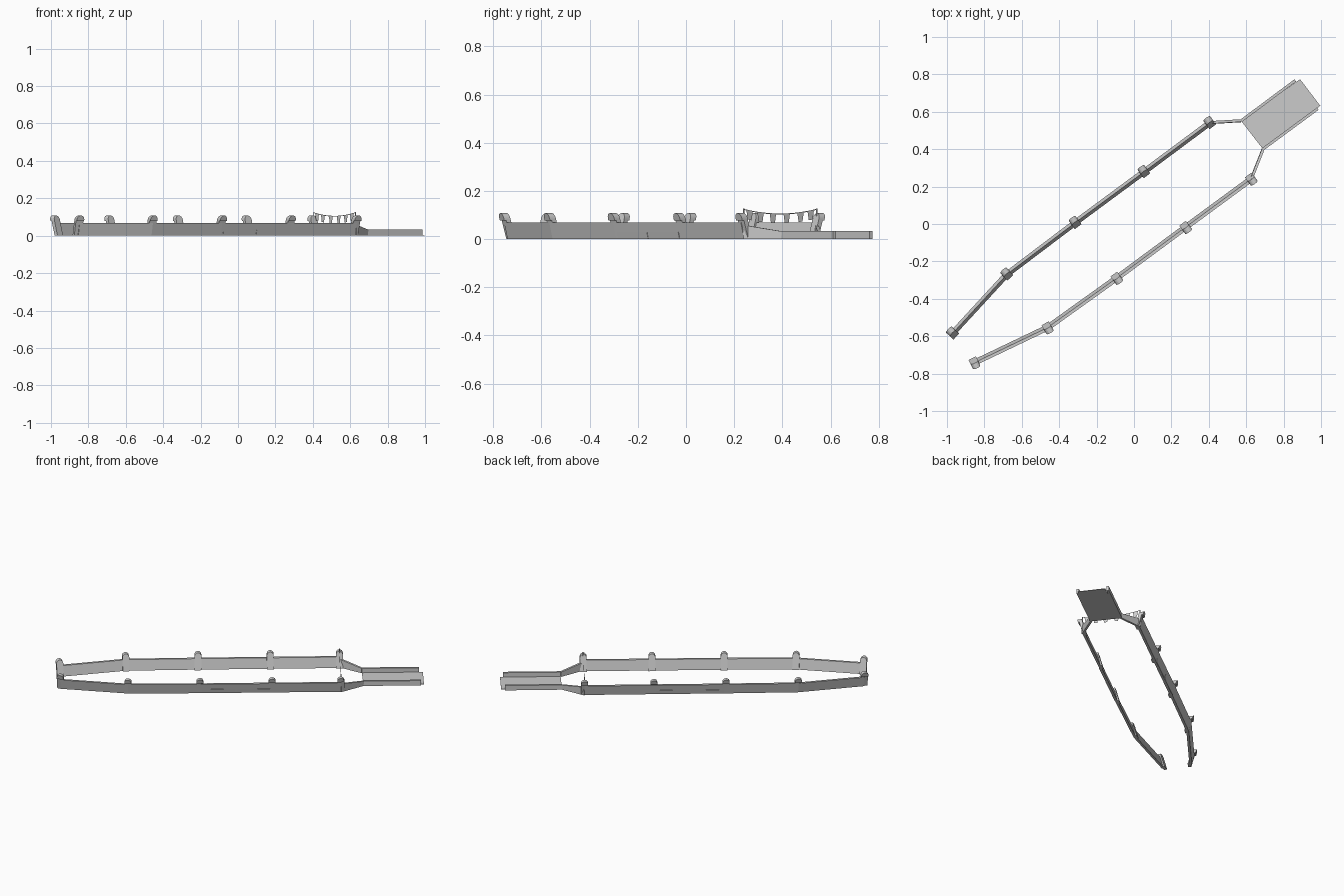
import bpy, math
from mathutils import Vector

if "Cube" in bpy.data.objects:
    bpy.data.objects.remove(bpy.data.objects["Cube"])

# Plan points of the two walls, from the open end to the gate
LEFT = [(-.97, -.583), (-.68, -.268), (-.315, .008), (.053, .28), (.405, .542)]
RIGHT = [(-.853, -.742), (-.462, -.555), (-.092, -.29), (.276, -.018), (.627, .24)]
DECK_L, DECK_R = (.572, .552), (.69, .40)
END_L, END_R = (.862, .768), (.983, .616)


def mesh(name, verts, faces):
    me = bpy.data.meshes.new(name)
    me.from_pydata([tuple(v) for v in verts], [], faces)
    me.update()
    ob = bpy.data.objects.new(name, me)
    bpy.context.collection.objects.link(ob)
    import bmesh
    bm = bmesh.new()
    bm.from_mesh(me)
    bmesh.ops.recalc_face_normals(bm, faces=bm.faces)
    bm.to_mesh(me)
    bm.free()
    return ob


def frame(pts, i, side):
    """Tangent and outward direction at point i (side +1 = left wall)."""
    p = [Vector(q) for q in pts]
    ds = []
    if i > 0:
        ds.append((p[i] - p[i - 1]).normalized())
    if i < len(p) - 1:
        ds.append((p[i + 1] - p[i]).normalized())
    t = sum(ds, Vector((0, 0))).normalized()
    return t, Vector((-t.y, t.x)) * side


def ribbon(name, pts, side, base, top, heights, z0=0):
    """Sweep a leaning four-sided section along a plan path."""
    verts, faces = [], []
    for i, q in enumerate(pts):
        n = frame(pts, i, side)[1]
        for off, z in ((base[0], z0), (base[1], z0), (top[1], heights[i]), (top[0], heights[i])):
            p = Vector(q) + n * off
            verts.append((p.x, p.y, z))
        if i:
            a, b = 4 * i - 4, 4 * i
            faces += [(a + k, a + (k + 1) % 4, b + (k + 1) % 4, b + k) for k in range(4)]
    e = len(verts) - 4
    faces += [(0, 1, 2, 3), (e + 3, e + 2, e + 1, e)]
    return mesh(name, verts, faces)


def prism(name, q, t, n, profile, v0, v1):
    """Extrude an upright (along wall, z) profile outward, leaning with z."""
    verts = []
    for v in (v0, v1):
        for u, z in profile:
            p = Vector(q) + t * u + n * (v + .28 * (z - .055))
            verts.append((p.x, p.y, z))
    k = len(profile)
    faces = [tuple(range(k)), tuple(range(2 * k - 1, k - 1, -1))]
    faces += [(i, (i + 1) % k, k + (i + 1) % k, k + i) for i in range(k)]
    return mesh(name, verts, faces)


R = .022
arch = [(R * math.cos(a * math.pi / 8), .086 + R * math.sin(a * math.pi / 8)) for a in range(9)]
for label, pts, side, deck, end in (("left", LEFT, 1, DECK_L, END_L), ("right", RIGHT, -1, DECK_R, END_R)):
    # Outward-leaning main wall
    ribbon(label + "_wall", pts, side, (-.017, -.001), (-.001, .015), [.069] * 5)
    # Lower plank on the middle stretch, in two lengths
    a, b = Vector(pts[2]), Vector(pts[3])
    for k in range(2):
        seg = [a.lerp(b, .03 + .48 * k), a.lerp(b, .49 + .48 * k)]
        ribbon(f"{label}_plank_{k}", seg, side, (-.006, .001), (-.001, .008), [.030] * 2, .001)
    # Posts with rounded caps
    for i, q in enumerate(pts):
        t, n = frame(pts, i, side)
        prism(f"{label}_post_{i}", q, t, n, [(-R, 0), (R, 0)] + arch, -.012, .009)
        prism(f"{label}_post_cap_{i}", q, t, n, [(-R, .078), (R, .078)] + arch, -.0125, .0175)
    # Sloping wing wall joining the deck
    ribbon(label + "_wing_wall", [pts[4], deck], side, (-.008, .006), (-.006, .008), [.058, .032])
    # Deck kerb
    ribbon(label + "_deck_kerb", [deck, end], side, (-.008, .007), (-.008, .007), [.033] * 2)

# Thin deck floor, running a little past the kerbs
c = [DECK_L, DECK_R, (.996, .632), (.888, .774)]
mesh("deck_floor", [(x, y, z) for z in (0, .003) for x, y in c],
     [(3, 2, 1, 0), (4, 5, 6, 7)] + [(i, (i + 1) % 4, 4 + (i + 1) % 4, 4 + i) for i in range(4)])

# Sagging line with hanging flags across the gate
A, B = Vector(LEFT[4]), Vector(RIGHT[4])


def on_line(t, drop=0):
    p = A.lerp(B, t)
    return (p.x, p.y, .106 + .019 * (2 * t - 1) ** 2 - drop)


N = 12
v = [on_line(i / N, d) for i in range(N + 1) for d in (0, .004)]
mesh("flag_line", v, [(2 * i, 2 * i + 1, 2 * i + 3, 2 * i + 2) for i in range(N)])
for i, t in enumerate((.08, .22, .41, .60, .77, .92)):
    w = .045
    mesh(f"flag_{i}", [on_line(t - w), on_line(t + w), on_line(t + w * .6, .04), on_line(t - w * .6, .04)], [(0, 1, 2, 3)])
# Short line holders
for label, q in (("left", A), ("right", B)):
    bpy.ops.mesh.primitive_cylinder_add(vertices=6, radius=.003, depth=.03, location=(q.x, q.y, .111))
    bpy.context.object.name = label + "_line_holder"
